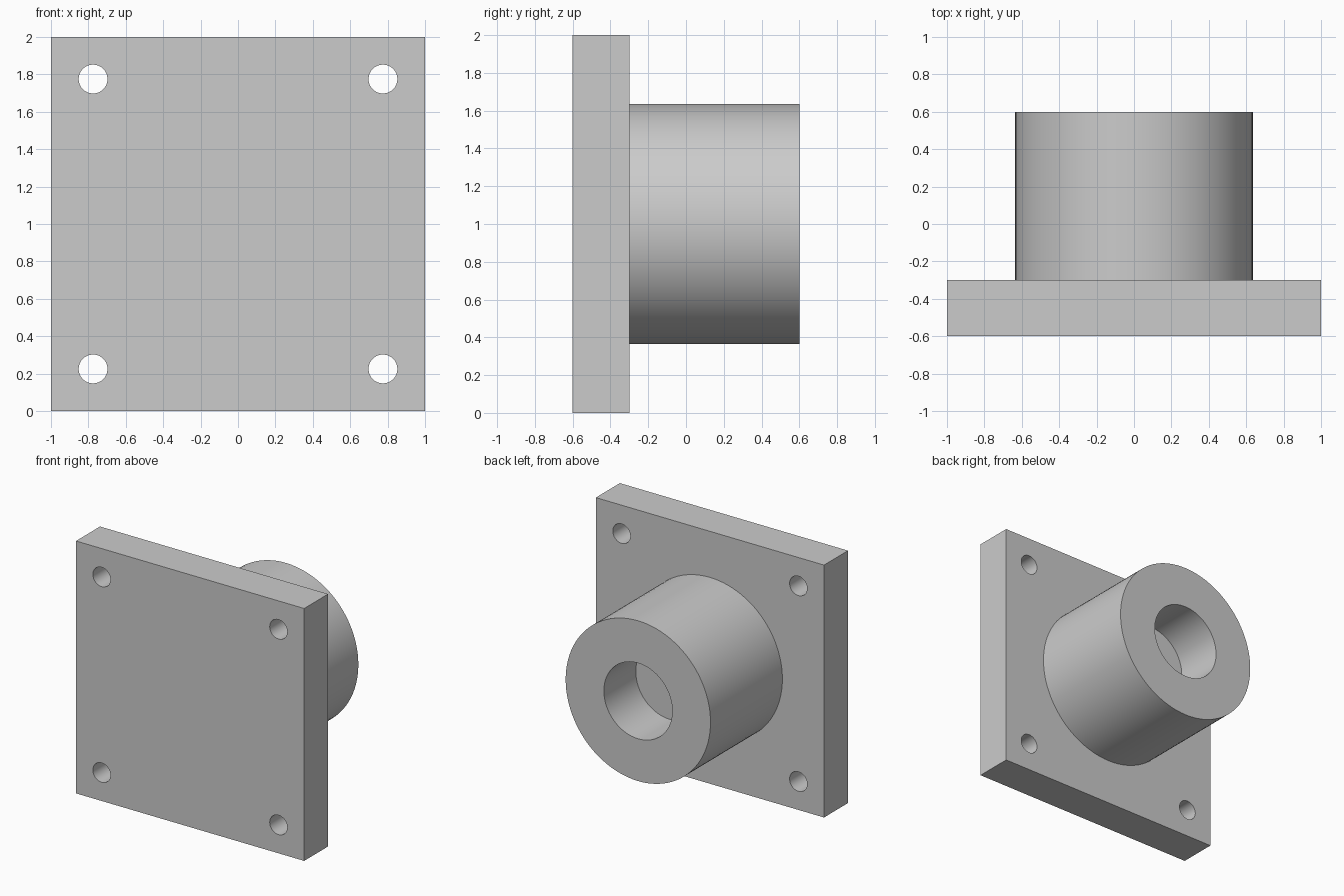
import bpy
import bmesh
from math import pi, radians
from mathutils import Vector

cube = bpy.data.objects.get("Cube")
if cube:
    bpy.data.objects.remove(cube, do_unlink=True)

PLATE_FRONT, PLATE_BACK, BOSS_END = -0.6, -0.3, 0.6
HOLE_OFFSET, HOLE_RADIUS = 0.775, 0.077
BOSS_RADIUS, BORE_RADIUS, BORE_FLOOR = 0.635, 0.3, 0.2

grey = bpy.data.materials.new("plain grey")
grey.use_nodes = True
grey.diffuse_color = (0.6, 0.6, 0.6, 1)
grey.node_tree.nodes["Principled BSDF"].inputs["Base Color"].default_value = grey.diffuse_color


def smooth(obj):
    bpy.ops.object.select_all(action="DESELECT")
    obj.select_set(True)
    bpy.context.view_layer.objects.active = obj
    bpy.ops.object.shade_smooth_by_angle(angle=radians(30))


def lathe(name, profile, centre, steps):
    """Turn (radius, y) points around an axis parallel to y."""
    bm = bmesh.new()
    verts = [bm.verts.new(centre + Vector((r, y, 0))) for r, y in profile]
    edges = [bm.edges.new(pair) for pair in zip(verts, verts[1:])]
    bmesh.ops.spin(bm, geom=verts + edges, cent=centre, axis=(0, 1, 0),
                   angle=2 * pi, steps=steps, use_duplicate=False)
    bmesh.ops.remove_doubles(bm, verts=bm.verts, dist=0.0001)
    bmesh.ops.recalc_face_normals(bm, faces=bm.faces)
    mesh = bpy.data.meshes.new(name)
    bm.to_mesh(mesh)
    bm.free()
    mesh.materials.append(grey)
    obj = bpy.data.objects.new(name, mesh)
    bpy.context.collection.objects.link(obj)
    return obj


# Square mounting plate
bpy.ops.mesh.primitive_cube_add(size=1, location=(0, (PLATE_FRONT + PLATE_BACK) / 2, 1))
plate = bpy.context.object
plate.name = "mounting_plate"
plate.scale = (2, PLATE_BACK - PLATE_FRONT, 2)
bpy.ops.object.transform_apply(location=True, rotation=False, scale=True)
plate.data.materials.append(grey)

# Four bolt holes through the corners
for sx in (-1, 1):
    for sz in (-1, 1):
        y0, y1 = PLATE_FRONT - 0.1, PLATE_BACK + 0.1
        cutter = lathe("bolt_hole_cutter",
                       [(0, y0), (HOLE_RADIUS, y0), (HOLE_RADIUS, y1), (0, y1)],
                       Vector((sx * HOLE_OFFSET, 0, 1 + sz * HOLE_OFFSET)), 48)
        cutter.hide_render = True
        bpy.context.view_layer.objects.active = plate
        cut = plate.modifiers.new("bolt_hole", "BOOLEAN")
        cut.operation = "DIFFERENCE"
        cut.solver = "EXACT"
        cut.object = cutter
        bpy.ops.object.modifier_apply(modifier=cut.name)
        bpy.data.objects.remove(cutter, do_unlink=True)
smooth(plate)

# Round boss with a blind bore, seated slightly into the plate
seat = PLATE_BACK - 0.02
boss = lathe("bored_boss",
             [(0, seat), (BOSS_RADIUS, seat), (BOSS_RADIUS, BOSS_END),
              (BORE_RADIUS, BOSS_END), (BORE_RADIUS, BORE_FLOOR), (0, BORE_FLOOR)],
             Vector((0, 0, 1)), 96)
smooth(boss)
